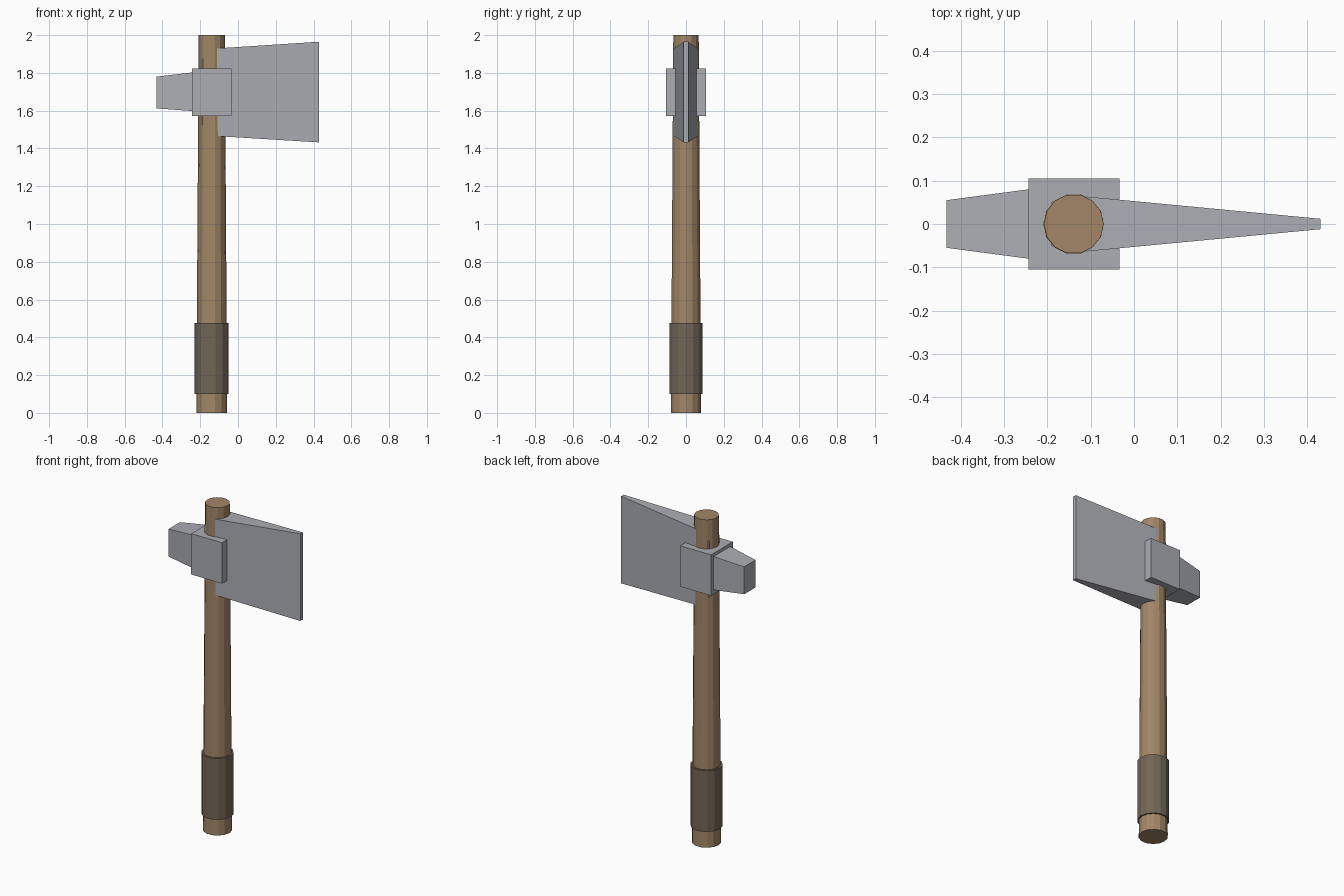
import bpy, bmesh
from math import cos, sin, tau

default = bpy.data.objects.get("Cube")
if default:
    bpy.data.objects.remove(default, do_unlink=True)

AXIS_X = -0.139   # centre line of the handle
SIDES = 14


def material(name, rgb):
    mat = bpy.data.materials.new(name)
    mat.use_nodes = True
    mat.diffuse_color = (*rgb, 1)
    mat.node_tree.nodes["Principled BSDF"].inputs["Base Color"].default_value = (*rgb, 1)
    return mat


def loft(name, rings, mat):
    """Skin a closed solid through rings of equal point count, flat shaded."""
    bm = bmesh.new()
    loops = [[bm.verts.new(p) for p in ring] for ring in rings]
    n = len(loops[0])
    for a, b in zip(loops, loops[1:]):
        for i in range(n):
            j = (i + 1) % n
            bm.faces.new((a[i], a[j], b[j], b[i]))
    bm.faces.new(loops[0][::-1])
    bm.faces.new(loops[-1])
    bmesh.ops.recalc_face_normals(bm, faces=bm.faces)
    mesh = bpy.data.meshes.new(name)
    bm.to_mesh(mesh)
    bm.free()
    mesh.materials.append(mat)
    obj = bpy.data.objects.new(name, mesh)
    bpy.context.collection.objects.link(obj)
    return obj


def circle(radius, z):
    return [(AXIS_X + radius * cos(tau * i / SIDES), radius * sin(tau * i / SIDES), z)
            for i in range(SIDES)]


def slab(x, half_y, low, high):
    return [(x, -half_y, low), (x, half_y, low), (x, half_y, high), (x, -half_y, high)]


wood = material("wood", (0.36, 0.24, 0.135))
wrap = material("leather_wrap", (0.17, 0.13, 0.094))
steel = material("steel", (0.41, 0.42, 0.45))

# Tapered handle and its grip
loft("handle", [circle(0.082, 0), circle(0.069, 2)], wood)
loft("grip", [circle(0.09, 0.1), circle(0.09, 0.475)], wrap)

# Collar around the handle
loft("collar", [slab(-0.243, 0.105, 1.572, 1.822), slab(-0.034, 0.105, 1.572, 1.822)], steel)

# Flaring blade, with its tang inside the handle
loft("blade", [slab(-0.19, 0.051, 1.525, 1.87),
               slab(-0.108, 0.063, 1.465, 1.93),
               slab(0.43, 0.012, 1.432, 1.965)], steel)

# Tapered hammer end at the back
loft("poll", [slab(-0.432, 0.055, 1.612, 1.78),
              slab(-0.16, 0.091, 1.592, 1.812)], steel)
